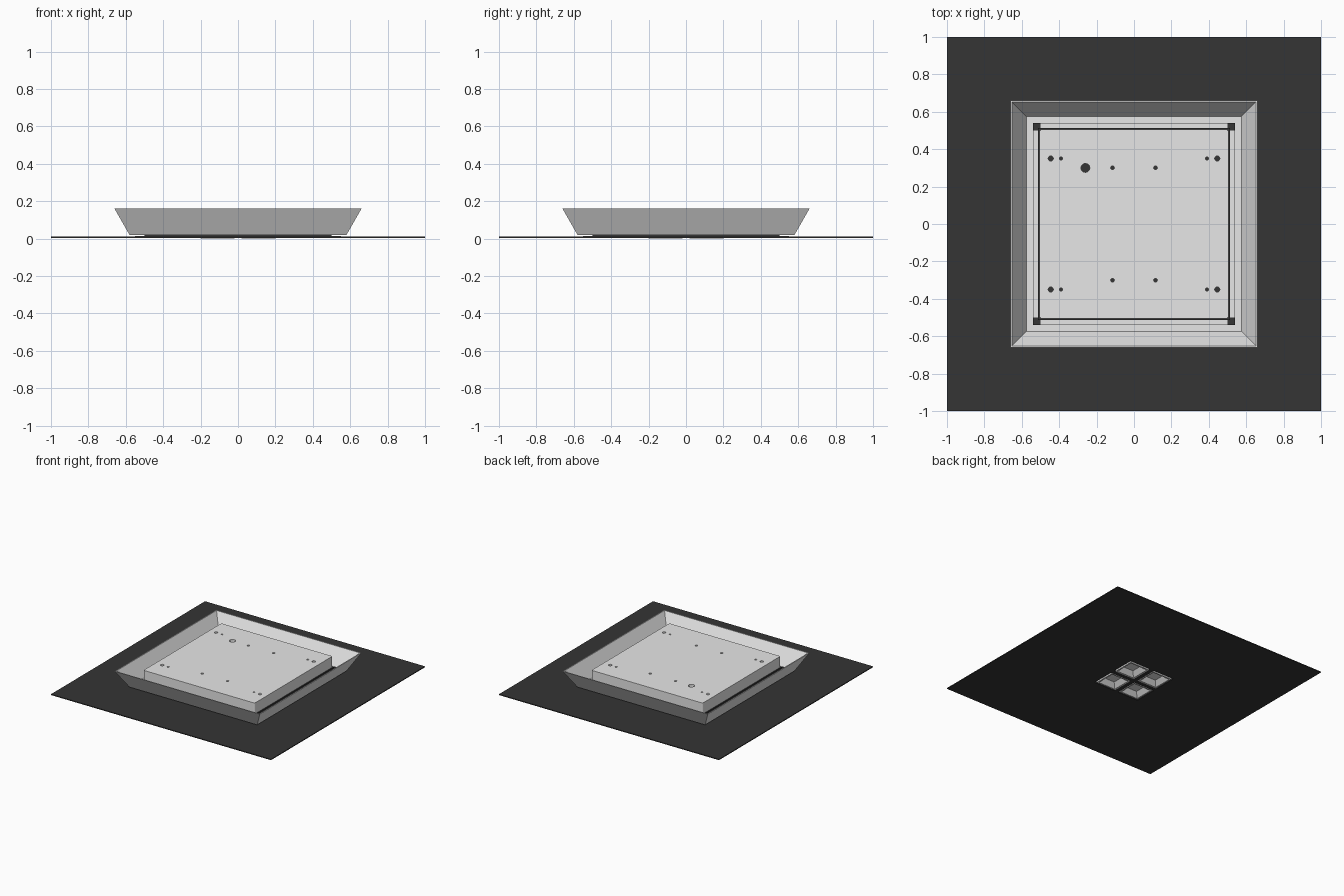
import bpy, bmesh
from mathutils import Matrix

cube = bpy.data.objects.get("Cube")
if cube:
    bpy.data.objects.remove(cube, do_unlink=True)


def material(name, value):
    m = bpy.data.materials.new(name)
    m.use_nodes = True
    colour = (value, value, value, 1)
    m.diffuse_color = colour
    m.node_tree.nodes["Principled BSDF"].inputs["Base Color"].default_value = colour
    return m


LIGHT = material("light grey", 0.8)
BLACK = material("black", 0.035)


def add_object(name, bm, mat, location=(0, 0, 0)):
    mesh = bpy.data.meshes.new(name)
    bm.to_mesh(mesh)
    bm.free()
    mesh.materials.append(mat)
    ob = bpy.data.objects.new(name, mesh)
    ob.location = location
    bpy.context.collection.objects.link(ob)
    return ob


def square_loft(name, profile, mat, location=(0, 0, 0), cap_start=True, cap_end=True, loop=False):
    """Sweep a (half width, height) profile around a square."""
    bm = bmesh.new()
    signs = [(-1, -1), (1, -1), (1, 1), (-1, 1)]
    rings = [[bm.verts.new((sx * h, sy * h, z)) for sx, sy in signs] for h, z in profile]
    pairs = list(zip(rings, rings[1:]))
    if loop:
        pairs.append((rings[-1], rings[0]))
    for a, b in pairs:
        for i in range(4):
            j = (i + 1) % 4
            bm.faces.new((a[i], a[j], b[j], b[i]))
    if cap_start and not loop:
        bm.faces.new(rings[0][::-1])
    if cap_end and not loop:
        bm.faces.new(rings[-1])
    if loop:
        bmesh.ops.recalc_face_normals(bm, faces=bm.faces)
    return add_object(name, bm, mat, location)


def slab(name, half, z0, z1, mat, location=(0, 0, 0)):
    return square_loft(name, [(half, z0), (half, z1)], mat, location)


# Ground sheet with a square opening in the middle
square_loft("ground_sheet", [(0.21, 0.003), (1, 0.003), (1, 0.01), (0.21, 0.01)],
            BLACK, loop=True)

# Thin layers between sheet and tray
square_loft("lower_spacer", [(0.25, 0.01), (0.55, 0.01), (0.55, 0.014), (0.25, 0.014)],
            LIGHT, loop=True)
square_loft("tray_seal", [(0.25, 0.014), (0.5, 0.014), (0.5, 0.021), (0.25, 0.021)],
            BLACK, loop=True)

# Tray with flared walls
square_loft("tray", [(0.25, 0.02), (0.58, 0.02), (0.66, 0.16), (0.652, 0.16),
                     (0.575, 0.028), (0.25, 0.028)], LIGHT, loop=True)

# Flange and seal carrying the top block
square_loft("flange", [(0.25, 0.028), (0.54, 0.028), (0.54, 0.045), (0.25, 0.045)],
            LIGHT, loop=True)
slab("block_seal", 0.513, 0.045, 0.06, BLACK)
for sx in (-1, 1):
    for sy in (-1, 1):
        slab("corner_pad", 0.02, 0.045, 0.05, BLACK, (sx * 0.521, sy * 0.521, 0))

# Top block with softened edges
bm = bmesh.new()
bmesh.ops.create_cube(bm, size=1, matrix=Matrix.Translation((0, 0, 0.105))
                      @ Matrix.Diagonal((1.01, 1.01, 0.09, 1)))
upright = [e for e in bm.edges if abs(e.verts[0].co.z - e.verts[1].co.z) > 0.01]
bmesh.ops.bevel(bm, geom=upright, offset=0.012, segments=3, affect='EDGES', profile=0.5)
block = add_object("top_block", bm, LIGHT)

# Drill the mounting holes
holes = [(-0.26, 0.3, 0.024)]
for sx in (-1, 1):
    for sy in (-1, 1):
        holes += [(sx * 0.445, sy * 0.35, 0.014), (sx * 0.39, sy * 0.35, 0.009),
                  (sx * 0.115, sy * 0.3, 0.01)]
bm = bmesh.new()
for x, y, r in holes:
    bmesh.ops.create_cone(bm, cap_ends=True, segments=12, radius1=r, radius2=r, depth=0.3,
                          matrix=Matrix.Translation((x, y, 0.1)))
cutter = add_object("hole_cutter", bm, LIGHT)
cutter.hide_render = True
mod = block.modifiers.new("holes", 'BOOLEAN')
mod.operation = 'DIFFERENCE'
mod.object = cutter
bpy.context.view_layer.update()
drilled = bpy.data.meshes.new_from_object(
    block.evaluated_get(bpy.context.evaluated_depsgraph_get()))
block.modifiers.clear()
block.data = drilled
bpy.data.objects.remove(cutter, do_unlink=True)

# Underside: four sloped pockets in a dark backing
slab("pocket_backing", 0.215, 0.042, 0.046, BLACK)
square_loft("pocket_surround", [(0.21, 0.003), (0.21, 0.044)], BLACK,
            cap_start=False, cap_end=False)
for sx in (-1, 1):
    for sy in (-1, 1):
        square_loft("underside_pocket",
                    [(0.09, 0.012), (0.09, 0), (0.078, 0), (0.045, 0.035)], LIGHT,
                    (sx * 0.11, sy * 0.11, 0), cap_start=False)
for name, size in (("pocket_cross_x", (0.42, 0.04)), ("pocket_cross_y", (0.04, 0.42))):
    bm = bmesh.new()
    bmesh.ops.create_cube(bm, size=1, matrix=Matrix.Translation((0, 0, 0.006))
                          @ Matrix.Diagonal((size[0], size[1], 0.006, 1)))
    add_object(name, bm, BLACK)
